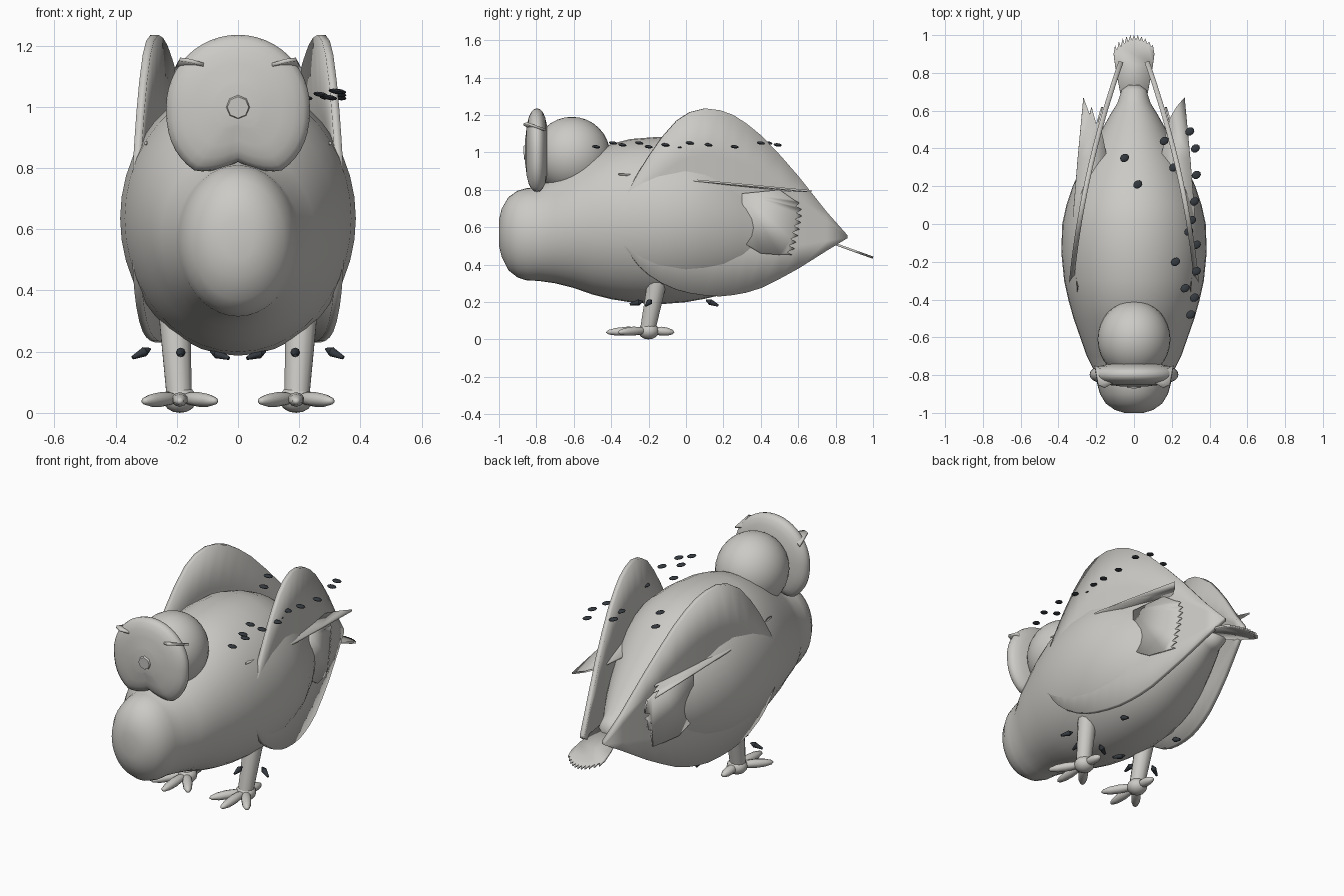
import bpy, bmesh, math
from mathutils import Vector, Matrix

if "Cube" in bpy.data.objects:
    bpy.data.objects.remove(bpy.data.objects["Cube"])


def material(name, rgb):
    m = bpy.data.materials.new(name)
    m.diffuse_color = (*rgb, 1)
    m.use_nodes = True
    m.node_tree.nodes["Principled BSDF"].inputs["Base Color"].default_value = m.diffuse_color
    return m


PALE = material("pale grey", (0.60, 0.59, 0.56))
DARK = material("dark slate", (0.035, 0.042, 0.05))


def finish(name, bm, mat, smooth=40, thick=0):
    bmesh.ops.recalc_face_normals(bm, faces=bm.faces)
    me = bpy.data.meshes.new(name)
    bm.to_mesh(me)
    bm.free()
    me.materials.append(mat)
    ob = bpy.data.objects.new(name, me)
    bpy.context.collection.objects.link(ob)
    if thick:
        mod = ob.modifiers.new("thickness", 'SOLIDIFY')
        mod.thickness = thick
        mod.offset = 0
    bpy.ops.object.select_all(action='DESELECT')
    ob.select_set(True)
    bpy.context.view_layer.objects.active = ob
    bpy.ops.object.shade_smooth_by_angle(angle=math.radians(smooth))
    return ob


def loft(name, rings, mat, smooth=60):
    bm = bmesh.new()
    vs = [[bm.verts.new(p) for p in r] for r in rings]
    n = len(vs[0])
    for a, b in zip(vs, vs[1:]):
        for i in range(n):
            j = (i + 1) % n
            bm.faces.new((a[i], a[j], b[j], b[i]))
    bm.faces.new(vs[0])
    bm.faces.new(vs[-1])
    return finish(name, bm, mat, smooth)


def plate(name, pts, thick, mat=PALE):
    bm = bmesh.new()
    bm.faces.new([bm.verts.new(p) for p in pts])
    bmesh.ops.triangulate(bm, faces=bm.faces[:])
    return finish(name, bm, mat, 30, thick)


def aim(center, direction):
    return Matrix.Translation(center) @ Vector(direction).to_track_quat('Z', 'Y').to_matrix().to_4x4()


def ellipsoid(name, center, direction, radii, mat=PALE, seg=16):
    bm = bmesh.new()
    m = aim(center, direction) @ Matrix.Diagonal((*radii, 1))
    bmesh.ops.create_uvsphere(bm, u_segments=seg, v_segments=max(6, seg // 2), radius=1, matrix=m)
    return finish(name, bm, mat, 60)


def cone(name, a, b, ra, rb, mat=PALE, seg=12):
    a, b = Vector(a), Vector(b)
    bm = bmesh.new()
    bmesh.ops.create_cone(bm, cap_ends=True, segments=seg, radius1=ra, radius2=rb,
                          depth=(b - a).length, matrix=aim((a + b) / 2, b - a))
    return finish(name, bm, mat, 50)


# body: oval sections along y (y, half width, half height, centre z)
sections = [(-1, .05, .07, .57), (-.985, .1, .13, .57), (-.95, .15, .195, .565), (-.9, .18, .232, .563),
            (-.85, .194, .247, .562), (-.79, .205, .25, .563), (-.7, .25, .285, .585), (-.6, .285, .33, .605),
            (-.5, .32, .38, .62), (-.4, .348, .415, .63), (-.3, .37, .436, .635), (-.15, .385, .448, .635),
            (0, .38, .438, .637), (.1, .358, .415, .632), (.2, .325, .38, .62), (.3, .278, .325, .605),
            (.4, .222, .265, .59), (.5, .17, .2, .575), (.58, .125, .14, .56), (.64, .088, .095, .55),
            (.67, .078, .08, .545), (.71, .065, .065, .54), (.735, .03, .03, .54)]
N = 40
loft("body", [[(w * math.cos(2 * math.pi * i / N), y, z + h * math.sin(2 * math.pi * i / N))
               for i in range(N)] for y, w, h, z in sections], PALE)

# head
ellipsoid("head", (0, -.61, .985), (0, 0, 1), (.193, .205, .205), seg=32)


# heart shaped face disc with rounded rim
def face_point(a):
    c, s = math.cos(a), math.sin(a)
    if s >= 0:
        return .235 * c, .235 * s
    return .235 * c, -.25 * abs(s) ** .8 + .07 * max(0, 1 - abs(c) / .6)


rings = []
for k in range(13):
    t = -math.cos(math.pi * k / 12)
    s = max(.3, (1 - abs(t) ** 2.4) ** (1 / 2.4)) if abs(t) < .999 else .3
    rings.append([(s * x, -.797 + .063 * t, 1 + s * z)
                  for x, z in (face_point(2 * math.pi * i / 48) for i in range(48))])
loft("face_disc", rings, PALE)

# beak
cone("beak", (0, -.83, 1.0), (0, -.868, .998), .052, .035, seg=8)

# tail fan with jagged end
tail = [(-.07, .68), (-.1, .84), (-.108, .9)]
for i in range(11):
    x = -.1 + .02 * i
    end = 1.0 - 5.5 * x * x
    tail += [(x, end)] + ([(x + .01, end - .028)] if i < 10 else [])
tail += [(.108, .9), (.1, .84), (.07, .68)]
plate("tail", [(x, y, .545 - .36 * (y - .7)) for x, y in tail], .012)


def wing_x(y):
    t = y + .28
    return .328 - .103 * t - .1095 * t * t


# wing strips: y, lower z, upper z
wing = [(-.36, .58, .66), (-.33, .5, .75), (-.29, .44, .83), (-.25, .39, .9), (-.2, .345, .98), (-.13, .30, 1.08),
        (-.05, .265, 1.17), (.02, .247, 1.215), (.1, .235, 1.235), (.18, .23, 1.225), (.25, .237, 1.2),
        (.32, .25, 1.155), (.4, .275, 1.09), (.5, .325, .985), (.6, .38, .87), (.75, .475, .68), (.86, .542, .556)]

for side, s in (("right", 1), ("left", -1)):
    # curved wing blade
    bm = bmesh.new()
    cols = [[bm.verts.new((s * wing_x(y), y, zb + (zt - zb) * k / 4)) for k in range(5)] for y, zb, zt in wing]
    for a, b in zip(cols, cols[1:]):
        for k in range(4):
            bm.faces.new((a[k], b[k], b[k + 1], a[k + 1]))
    finish(side + "_wing", bm, PALE, 40, .026)

    # jagged feathers lying on the wing
    edge = [(.3, .78), (.3, .52), (.4, .46), (.5, .452)]
    for i in range(9):
        f = i / 8
        y = .57 + .075 * f - .04 * f ** 6
        edge += [(y, .45 + .035 * i), (y - .03, .467 + .035 * i)]
    edge += [(.5, .8)]
    plate(side + "_covert_feathers", [(s * (wing_x(y) + .022), y, z) for y, z in edge], .01)

    # flat flight feathers sticking out sideways
    fan = [(.30, -.36), (.322, -.1), (.32, .08), (.298, .35), (.268, .67), (.235, .58), (.225, .62),
           (.2, .53), (.19, .56), (.165, .46), (.14, .34), (.24, .0)]
    plate(side + "_flight_feathers", [(s * x, y, .85 - .085 * y - .08 * (.27 - x)) for x, y in fan], .01)

    # ear tuft
    plate(side + "_ear_tuft", [(s * .08, -.825, 1.128), (s * .155, -.868, 1.15), (s * .19, -.85, 1.155),
                               (s * .208, -.75, 1.12)], .012)

    # leg, foot and toes
    foot = Vector((s * .19, -.2, .05))
    cone(side + "_leg", (s * .192, -.205, .05), (s * .21, -.14, .38), .042, .056)
    ellipsoid(side + "_foot", (s * .19, -.2, .045), (0, 0, 1), (.056, .056, .045))
    for name, tip in (("outer", (.12, -.16)), ("middle", (0, -.225)), ("inner", (-.12, -.16)), ("back", (0, .135))):
        d = Vector((s * tip[0], tip[1], -.012))
        ellipsoid(f"{side}_{name}_toe", foot + d * .52, d, (.027, .024, d.length * .5), seg=10)

    # claws, detached above the feet
    for name, c, d in (("outer", (.315, -.2, .195), (.8, -.4, -.4)), ("middle", (.187, -.265, .195), (0, -.9, -.2)),
                       ("inner", (.06, -.2, .19), (-.8, -.4, -.3)), ("back", (.187, .14, .195), (0, .9, -.4))):
        d = Vector((s * d[0], d[1], d[2])).normalized()
        c = Vector((s * c[0], c[1], c[2]))
        cone(f"{side}_{name}_claw", c - d * .012, c + d * .036, .016, .006, DARK, 8)
        cone(f"{side}_{name}_claw_root", c - d * .036, c - d * .012, .003, .016, DARK, 8)

# dark flecks floating above the back
flecks = [(-.05, .35), (.02, .21), (.16, .44), (.21, .3), (.295, .49), (.325, .4), (.33, .26), (.32, .12),
          (.305, .02), (.29, -.04), (.33, -.11), (.33, -.25), (.22, -.2), (.27, -.34), (.32, -.39), (.3, -.48)]
for i, (x, y) in enumerate(flecks):
    z = 1.03 + .02 * (i % 3) / 2
    ellipsoid(f"fleck_{i + 1}", (x, y, z), (.15, .1, 1), (.021, .026, .008), DARK, 10)
